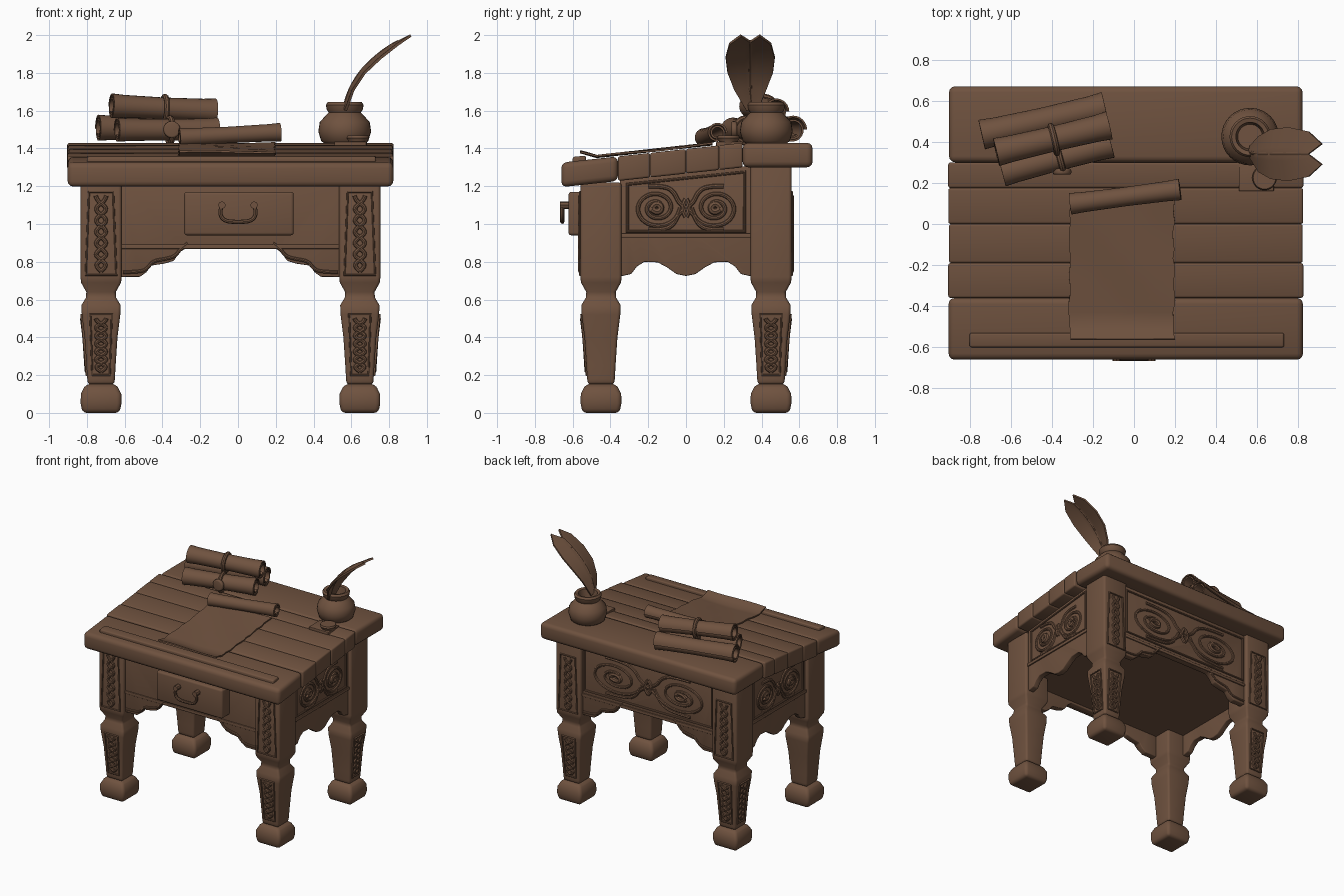
import bpy, bmesh, math, random
from mathutils import Vector

random.seed(4)
if "Cube" in bpy.data.objects:
    bpy.data.objects.remove(bpy.data.objects["Cube"])

CX = -0.04          # desk centre line
LEG_X, LEG_Y = 0.685, 0.45

wood = bpy.data.materials.new("aged_brown")
wood.use_nodes = True
BROWN = (0.16, 0.085, 0.05, 1)
wood.diffuse_color = BROWN
wood.node_tree.nodes["Principled BSDF"].inputs["Base Color"].default_value = BROWN


def activate(ob):
    bpy.ops.object.select_all(action='DESELECT')
    ob.select_set(True)
    bpy.context.view_layer.objects.active = ob


def finish(name, bm, bevel=0, solid=0):
    bmesh.ops.recalc_face_normals(bm, faces=bm.faces)
    me = bpy.data.meshes.new(name)
    bm.to_mesh(me)
    bm.free()
    me.materials.append(wood)
    ob = bpy.data.objects.new(name, me)
    bpy.context.collection.objects.link(ob)
    activate(ob)
    if solid:
        m = ob.modifiers.new("thick", 'SOLIDIFY')
        m.thickness, m.offset = solid, 0
        bpy.ops.object.modifier_apply(modifier=m.name)
    if bevel:
        m = ob.modifiers.new("round", 'BEVEL')
        m.width, m.segments, m.angle_limit = bevel, 3, math.radians(35)
        bpy.ops.object.modifier_apply(modifier=m.name)
    bpy.ops.object.shade_smooth_by_angle(angle=math.radians(40))
    return ob


def loft(name, rings, closed=True, cap=True, **kw):
    bm = bmesh.new()
    rows = [[bm.verts.new(p) for p in ring] for ring in rings]
    n = len(rows[0])
    for a, b in zip(rows, rows[1:]):
        for i in range(n if closed else n - 1):
            j = (i + 1) % n
            bm.faces.new((a[i], a[j], b[j], b[i]))
    if cap:
        bm.faces.new(rows[0])
        bm.faces.new(rows[-1])
    return finish(name, bm, **kw)


def place(axis, pos):
    if axis == 'x':
        return lambda u, v: (pos, u, v)
    return lambda u, v: (u, pos, v)


def prism(name, pts, axis, a, b, bevel=0.01):
    fa, fb = place(axis, a), place(axis, b)
    return loft(name, [[fa(*p) for p in pts], [fb(*p) for p in pts]], bevel=bevel)


def rect(u0, u1, v0, v1):
    return [(u0, v0), (u1, v0), (u1, v1), (u0, v1)]


def tube(name, pts, r, kind='NURBS', cyclic=False):
    cu = bpy.data.curves.new(name, 'CURVE')
    cu.dimensions = '3D'
    cu.bevel_depth, cu.bevel_resolution, cu.resolution_u = r, 2, 4
    cu.use_fill_caps = True
    sp = cu.splines.new(kind)
    sp.points.add(len(pts) - 1)
    for p, co in zip(sp.points, pts):
        p.co = (*co, 1)
    sp.use_cyclic_u = cyclic
    if kind == 'NURBS':
        sp.order_u, sp.use_endpoint_u = 3, True
    cu.materials.append(wood)
    ob = bpy.data.objects.new(name, cu)
    bpy.context.collection.objects.link(ob)
    activate(ob)
    bpy.ops.object.convert(target='MESH')
    bpy.ops.object.shade_smooth_by_angle(angle=math.radians(40))


def interp(table, t):
    for (a, va), (b, vb) in zip(table, table[1:]):
        if t <= b:
            return va + (vb - va) * (t - a) / (b - a)
    return table[-1][1]


def circle(c, r, n=32):
    return [(c[0] + r * math.cos(k * math.tau / n), c[1] + r * math.sin(k * math.tau / n), c[2])
            for k in range(n)]


# Desk top: a flat rear board and sloping planks
TOP = [(-0.66, 1.325), (0.3, 1.43), (0.67, 1.43)]
BOTTOM = [(-0.66, 1.195), (0.3, 1.30), (0.67, 1.30)]
top_z = lambda y: interp(TOP, y)
edges = [-0.66, -0.36, -0.19, 0, 0.175, 0.3, 0.67]
for i, (a, b) in enumerate(zip(edges, edges[1:])):
    pts = [(a, interp(BOTTOM, a)), (b, interp(BOTTOM, b)), (b, top_z(b)), (a, top_z(a))]
    end = 0.865 - random.random() * 0.012
    big = i in (0, 5)
    prism(f"top_plank_{i}", pts, 'x', CX - end, CX + end, bevel=0.03 if big else 0.012)
prism("pencil_ledge", [(-0.6, 1.31), (-0.53, 1.31), (-0.53, 1.362), (-0.6, 1.355)], 'x', -0.8, 0.73)

# Legs: turned square posts with lobed feet and carved panels
LEG = [(0.15, 0.07), (0.18, 0.073), (0.25, 0.077), (0.4, 0.087), (0.52, 0.102), (0.57, 0.104),
       (0.61, 0.08), (0.64, 0.078), (0.69, 0.106), (0.72, 0.109), (1.25, 0.109)]
leg_half = lambda z: interp(LEG, z)


def square(x, y, z, h):
    return [(x - h, y - h, z), (x + h, y - h, z), (x + h, y + h, z), (x - h, y + h, z)]


def leg_panel(name, x, y, axis, sign, z0, z1):
    def on(u, z):
        out = sign * (leg_half(z) + 0.001)
        return (x + u, y + out, z) if axis == 'y' else (x + out, y + u, z)
    w0, w1 = leg_half(z0) - 0.028, leg_half(z1) - 0.045
    tube(name + "_frame", [on(-w0, z0), on(w0, z0), on(w1, z1), on(-w1, z1)], 0.007, 'POLY', True)
    n = 14
    for s in (-1, 1):
        vine = [on(s * 0.034 * math.sin(k * 1.5), z0 + 0.02 + (z1 - z0 - 0.04) * k / n)
                for k in range(n + 1)]
        tube(name + "_vine", vine, 0.011)


for sx in (-1, 1):
    for sy in (-1, 1):
        x, y = CX + sx * LEG_X, sy * LEG_Y
        tag = ("left" if sx > 0 else "right") + ("_rear" if sy > 0 else "_front")
        head = 1.22 if sy < 0 else 1.32
        rings = [square(x, y, z, h) for z, h in LEG[:-1]] + [square(x, y, head, 0.109)]
        loft(tag + "_leg", rings, bevel=0.016)
        foot = [(0, 0.098), (0.05, 0.108), (0.1, 0.107), (0.135, 0.09), (0.155, 0.072)]
        loft(tag + "_foot", [square(x, y, z, h) for z, h in foot], bevel=0.022)
        leg_panel(tag + "_upper_panel", x, y, 'y', sy, 0.73, 1.17)
        leg_panel(tag + "_lower_panel", x, y, 'y', sy, 0.2, 0.52)
        if sy > 0:
            leg_panel(tag + "_side_panel", x, y, 'x', sx, 0.2, 0.52)


# Carved scrollwork shared by the side and rear panels
def carving(name, f, cu, cv, su, sv):
    at = lambda u, v: f(cu + u * su, cv + v * sv)
    for s in (-1, 1):
        spiral = []
        for k in range(30):
            a, r = math.pi + k * 0.4, 0.125 - 0.0031 * k
            spiral.append(at(s * (0.155 + r * math.cos(a)), r * 0.95 * math.sin(a)))
        tube(name + "_scroll", spiral, 0.011)
        for v in (-1, 1):
            arm = [(0, 0), (0.04, 0.03), (0.06, 0.09), (0.11, 0.13), (0.2, 0.128)]
            tube(name + "_leaf", [at(s * p, v * q) for p, q in arm], 0.012)
        bud = [at(s * (0.155 + 0.025 * math.cos(k)), 0.025 * math.sin(k)) for k in range(7)]
        tube(name + "_bud", bud, 0.018)
        tube(name + "_heart", [at(0, -0.05), at(s * 0.03, 0), at(0, 0.05)], 0.014)


# Side aprons with scalloped lower edge
SCALLOP = [(0, 0.725), (0.05, 0.735), (0.1, 0.77), (0.15, 0.797), (0.22, 0.8),
           (0.26, 0.775), (0.29, 0.735), (0.35, 0.722)]
low = [(-u, v) for u, v in SCALLOP[:0:-1]] + SCALLOP
for sx, tag in ((-1, "right"), (1, "left")):
    face = CX + sx * 0.768
    prism(tag + "_apron", low + [(0.35, 1.31), (-0.35, 1.235)], 'x', CX + sx * 0.72, face, 0.006)
    prism(tag + "_apron_rail", rect(-0.345, 0.345, 0.925, 0.95), 'x', face, face + sx * 0.012, 0.004)
    f = place('x', face)
    tube(tag + "_apron_frame", [f(-0.31, 0.96), f(0.31, 0.96), f(0.31, 1.275), f(-0.31, 1.21)],
         0.01, 'POLY', True)
    carving(tag + "_carving", f, 0, 1.085, 1, 0.9)

# Front and rear aprons with stepped corner brackets
STEP = [(0, 0.72), (0.1, 0.72), (0.135, 0.745), (0.16, 0.78), (0.23, 0.79),
        (0.28, 0.805), (0.31, 0.85), (0.345, 0.872)]
low = [(CX - 0.58 + u, v) for u, v in STEP] + [(CX + 0.58 - u, v) for u, v in STEP[::-1]]
for sy, tag, head in ((-1, "front", 1.22), (1, "rear", 1.31)):
    prism(tag + "_apron", low + [(CX + 0.58, head), (CX - 0.58, head)], 'y', sy * 0.48, sy * 0.53, 0.006)
    prism(tag + "_rail", rect(CX - 0.578, CX + 0.578, 0.868, 0.892), 'y', sy * 0.525, sy * 0.538, 0.004)
    for s in (-1, 1):
        curl = [(CX + s * (0.57 - u), sy * 0.531, v + 0.025) for u, v in STEP]
        tube(tag + "_bracket_edge", curl, 0.009)
f = place('y', 0.53)
carving("rear_carving", f, CX, 1.09, 1.85, 1.1)
tube("rear_frame", [f(CX - 0.56, 0.92), f(CX + 0.56, 0.92), f(CX + 0.56, 1.27), f(CX - 0.56, 1.27)],
     0.01, 'POLY', True)
prism("desk_floor", rect(CX - 0.73, CX + 0.73, 0.89, 0.91), 'y', -0.49, 0.49, 0)

# Drawer with drop handle
prism("drawer", rect(-0.285, 0.295, 0.94, 1.17), 'y', -0.622, -0.5, 0.015)
tube("drawer_handle", [(s * u, -0.655, v) for s, u, v in
     ((-1, .085, 1.1), (-1, .1, 1.06), (-1, .075, 1.015), (1, 0, 1.01),
      (1, .075, 1.015), (1, .1, 1.06), (1, .085, 1.1))], 0.011)
for s in (-1, 1):
    tube("handle_mount", [(s * 0.085, -0.61, 1.1), (s * 0.085, -0.667, 1.1)], 0.02)


# Rolled parchments, each a spiral sheet flared at its ends
def roll(name, p0, p1, r):
    p0, p1 = Vector(p0), Vector(p1)
    q = (p1 - p0).to_track_quat('Z', 'Y')
    rings = []
    for t, flare in ((0, 1.08), (0.12, 1), (0.5, 0.94), (0.88, 1), (1, 1.08)):
        ring = []
        for k in range(46):
            a, rr = k * 0.26, r * flare * (1 - 0.011 * k)
            ring.append(p0.lerp(p1, t) + q @ Vector((rr * math.cos(a), rr * math.sin(a), 0)))
        rings.append(ring)
    loft(name, rings, closed=False, cap=False, solid=0.01)


def tie(name, p, d, r):
    q = Vector(d).to_track_quat('Z', 'Y')
    ring = [Vector(p) + q @ Vector(c) for c in circle((0, 0, 0), r, 20)]
    tube(name, ring, 0.015, 'POLY', True)


roll("rear_scroll", (-0.74, 0.43, 1.505), (-0.14, 0.565, 1.5), 0.068)
roll("front_scroll", (-0.64, 0.245, 1.495), (-0.11, 0.385, 1.495), 0.063)
roll("upper_scroll", (-0.67, 0.345, 1.622), (-0.12, 0.475, 1.595), 0.064)
tie("upper_tie", (-0.39, 0.411, 1.607), (0.55, 0.13, -0.03), 0.068)
tie("front_tie", (-0.36, 0.319, 1.495), (0.53, 0.14, 0), 0.066)
loft("wax_seal", [[(x, y, z) for x, z, y in circle((-0.35, 1.5, y), r, 16)]
                  for y, r in ((0.27, 0.045), (0.24, 0.045))], bevel=0.01)

# Open parchment sheet with curled ends
rows = []
for k in range(17):
    y = -0.56 + 0.7 * k / 16
    lift = 0.012 + (0.035 * (1 - k / 2) if k < 2 else 0)
    a, b = -0.315 + random.uniform(-.006, .006), 0.195 + random.uniform(-.006, .006)
    rows.append([(a + (b - a) * i / 6, y, top_z(y) + lift + 0.004 * math.sin(i + k * .5))
                 for i in range(7)])
loft("parchment_sheet", rows, closed=False, cap=False, solid=0.01)
roll("parchment_curl", (-0.31, 0.095, 1.455), (0.225, 0.165, 1.483), 0.047)

# Inkwell, its stopper and blotter
WELL = [(1.42, 0.1), (1.44, 0.125), (1.49, 0.14), (1.54, 0.132), (1.575, 0.1), (1.59, 0.085),
        (1.605, 0.095), (1.63, 0.1), (1.645, 0.09), (1.64, 0.07), (1.58, 0.06)]
loft("inkwell", [circle((0.565, 0.425, z), r) for z, r in WELL])
loft("stopper", [circle((0.635, 0.225, z), r) for z, r in
     ((1.41, 0.045), (1.44, 0.05), (1.455, 0.06), (1.468, 0.055))])
prism("blotter", rect(0.51, 0.68, 1.41, 1.436), 'y', 0.16, 0.3, 0.004)

# Quill: shaft and folded vane
SPINE = [Vector(p) for p in ((0.56, 0.35, 1.62), (0.6, 0.34, 1.73), (0.66, 0.34, 1.82),
                             (0.735, 0.34, 1.89), (0.81, 0.34, 1.945), (0.85, 0.34, 1.965))]
tube("quill_shaft", [(0.545, 0.37, 1.5)] + SPINE, 0.01)
vane = []
for p, w, tip in zip(SPINE, (0.03, 0.085, 0.12, 0.13, 0.11, 0.05), (0, 0, 0, 0.01, 0.03, 0.055)):
    vane.append([p + Vector((tip * abs(s) + 0.01 * abs(s), s * w, 0.6 * tip * abs(s) - 0.02 * abs(s) * (1 - tip * 18)))
                 for s in (-1, -0.6, -0.25, 0, 0.25, 0.6, 1)])
loft("quill_vane", vane, closed=False, cap=False, solid=0.014)
